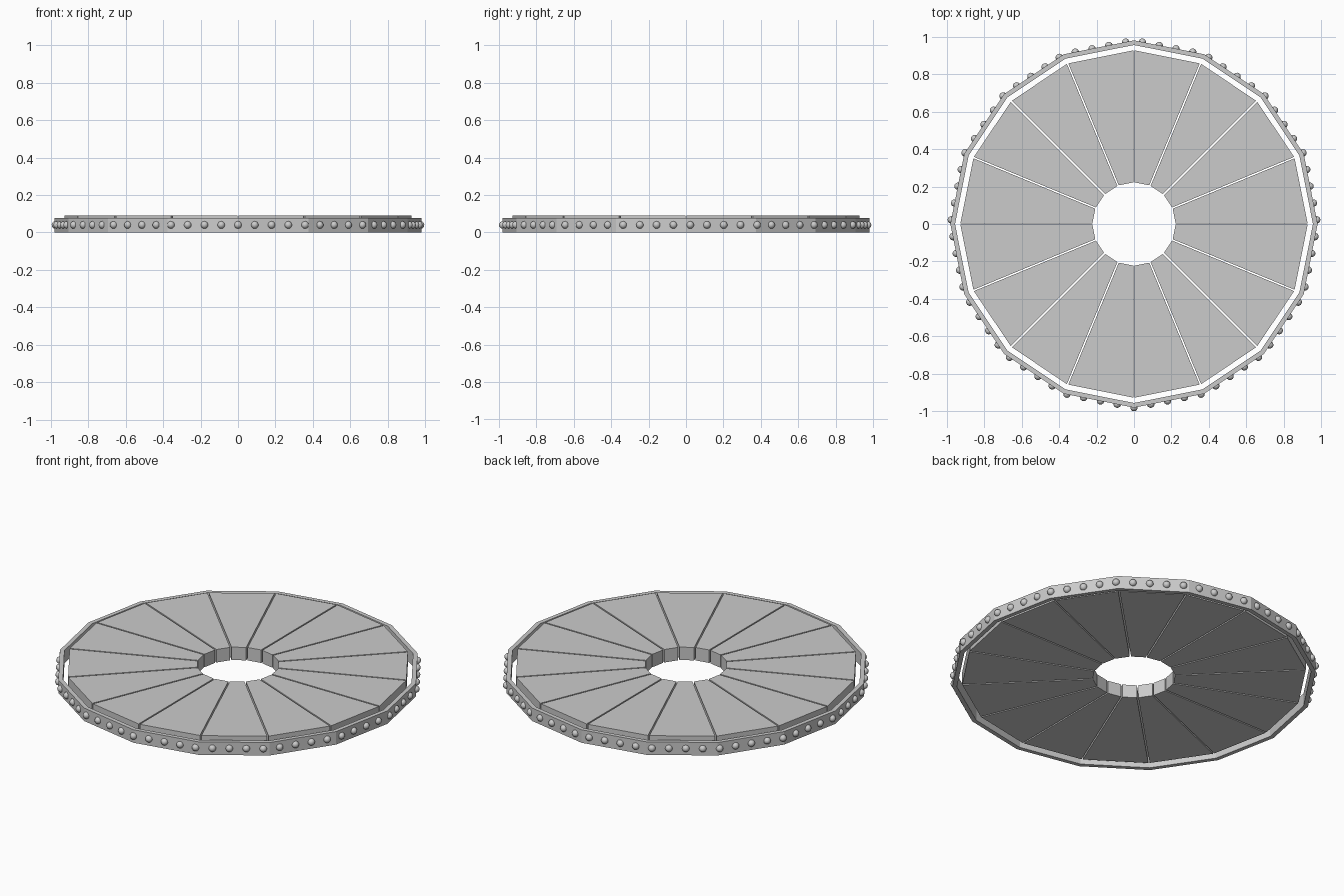
import bpy, bmesh
from math import pi, cos, sin
from mathutils import Vector, Matrix

if "Cube" in bpy.data.objects:
    bpy.data.objects.remove(bpy.data.objects["Cube"])

SIDES = 16
STEP = 2 * pi / SIDES
GAP = 0.004          # half width of the slit between slabs


def add_object(name, bm):
    bmesh.ops.recalc_face_normals(bm, faces=bm.faces[:])
    mesh = bpy.data.meshes.new(name)
    bm.to_mesh(mesh)
    bm.free()
    ob = bpy.data.objects.new(name, mesh)
    bpy.context.collection.objects.link(ob)
    return ob


def prism(bm, outline, z0, z1):
    face = bm.faces.new([bm.verts.new((x, y, z0)) for x, y in outline])
    top = bmesh.ops.extrude_face_region(bm, geom=[face], use_keep_orig=True)
    verts = [v for v in top["geom"] if isinstance(v, bmesh.types.BMVert)]
    bmesh.ops.translate(bm, verts=verts, vec=(0, 0, z1 - z0))


def corner(r, a, shift=0.0):
    return (r * cos(a) - shift * sin(a), r * sin(a) + shift * cos(a))


# wedge slabs around the central hole
for i in range(SIDES):
    a, b = i * STEP, (i + 1) * STEP
    bm = bmesh.new()
    prism(bm, [corner(0.222, a, GAP), corner(0.927, a, GAP),
               corner(0.927, b, -GAP), corner(0.222, b, -GAP)], 0.013, 0.09)
    add_object(f"wedge_slab_{i + 1}", bm)

# faceted outer rim
bm = bmesh.new()
profile = [(0.956, 0), (0.981, 0), (0.981, 0.077), (0.956, 0.077)]
loops = [[bm.verts.new((*corner(r, i * STEP), z)) for r, z in profile]
         for i in range(SIDES)]
for i in range(SIDES):
    p, q = loops[i], loops[(i + 1) % SIDES]
    for j in range(4):
        k = (j + 1) % 4
        bm.faces.new((p[j], q[j], q[k], p[k]))
add_object("outer_rim", bm)

# round studs evenly spaced along the rim, starting at the front
STUDS = 67
bm = bmesh.new()
for i in range(STUDS):
    t = i * SIDES / STUDS
    side = int(t)
    a = Vector(corner(0.98, side * STEP - pi / 2))
    b = Vector(corner(0.98, (side + 1) * STEP - pi / 2))
    p = a.lerp(b, t - side)
    bmesh.ops.create_uvsphere(bm, u_segments=14, v_segments=8, radius=0.02,
                              matrix=Matrix.Translation((p.x, p.y, 0.04)))
for f in bm.faces:
    f.smooth = True
add_object("rim_studs", bm)
